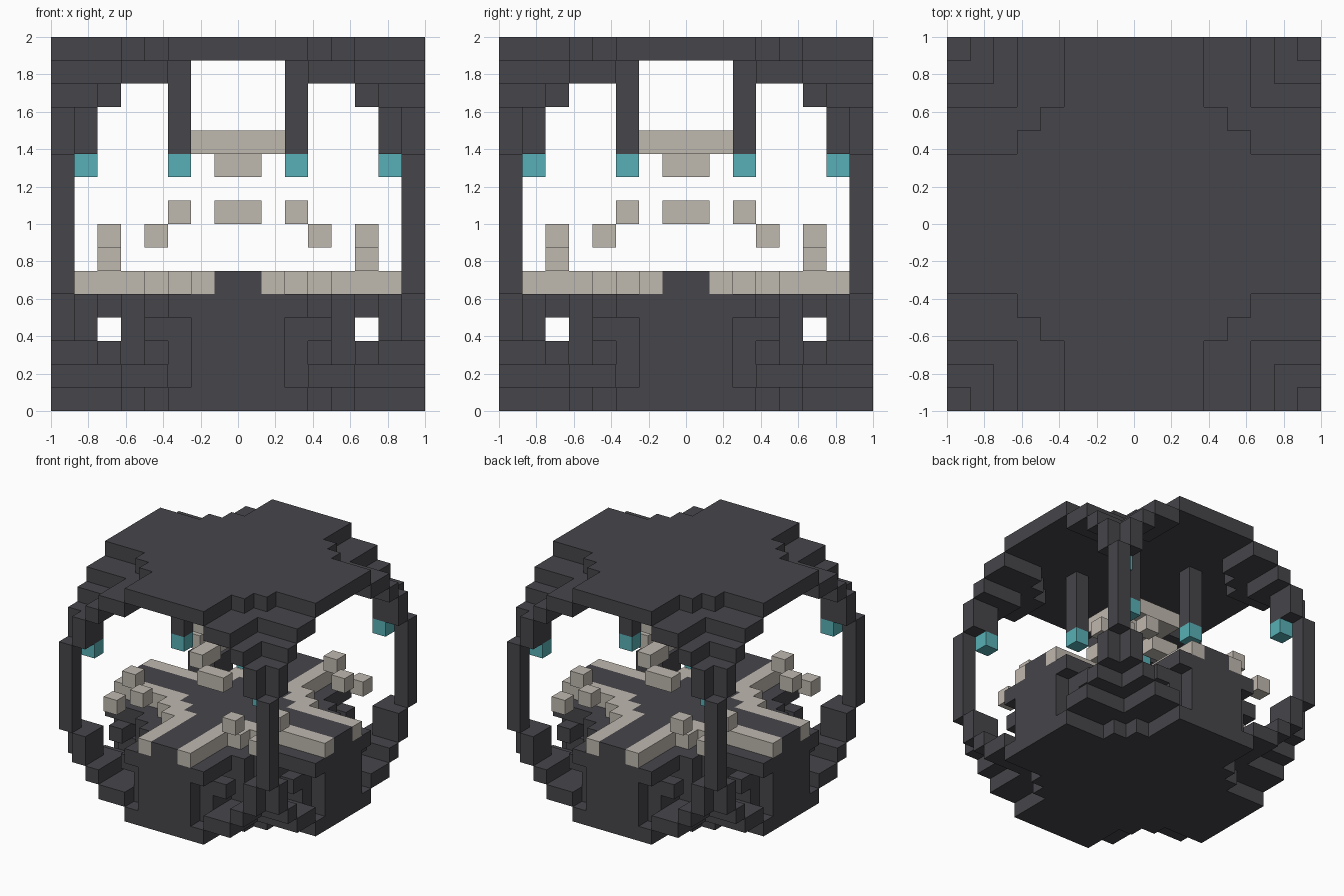
import bpy
import bmesh
from mathutils import Vector

if "Cube" in bpy.data.objects:
    bpy.data.objects.remove(bpy.data.objects["Cube"], do_unlink=True)

CELL = 0.125
HALF = 8  # cells from the centre to the edge


def material(name, rgb):
    mat = bpy.data.materials.new(name)
    mat.use_nodes = True
    colour = (*rgb, 1.0)
    mat.diffuse_color = colour
    mat.node_tree.nodes["Principled BSDF"].inputs["Base Color"].default_value = colour
    return mat


dark = material("charcoal", (0.061, 0.059, 0.068))
beige = material("warm_stone", (0.52, 0.48, 0.43))
teal = material("teal_glow", (0.098, 0.434, 0.473))

AXES = [Vector((1, 0, 0)), Vector((0, 1, 0)), Vector((0, 0, 1))]


def part(name, mat, *rules):
    """Block part: each rule is (test, first layer, last layer), mirrored into
    all four quadrants. The test gets cell distances (a >= b) from the centre."""
    cells = set()
    for test, low, high in rules:
        for i in range(-HALF, HALF):
            for j in range(-HALF, HALF):
                p, q = (n if n >= 0 else -n - 1 for n in (i, j))
                if test(max(p, q), min(p, q)):
                    cells.update((i, j, k) for k in range(low, high + 1))

    bm = bmesh.new()
    verts = {}

    def vert(point):
        key = tuple(round(c) for c in point)
        if key not in verts:
            verts[key] = bm.verts.new(Vector(key) * CELL)
        return verts[key]

    # Only the outer skin of the block cluster gets faces
    for cell in cells:
        base = Vector(cell)
        for n in range(3):
            normal, u, v = AXES[n], AXES[(n + 1) % 3], AXES[(n + 2) % 3]
            for sign in (1, -1):
                if tuple(round(c) for c in base + normal * sign) in cells:
                    continue
                o = base + normal if sign > 0 else base
                loop = [o, o + u, o + u + v, o + v][::sign]
                bm.faces.new([vert(c) for c in loop])
    mesh = bpy.data.meshes.new(name)
    bm.to_mesh(mesh)
    bm.free()
    mesh.materials.append(mat)
    obj = bpy.data.objects.new(name, mesh)
    bpy.context.collection.objects.link(obj)
    return obj


# Plan shapes
def plate(a, b):
    return b <= 2 or (a <= 4 and b <= 3)


def shoulder(a, b):
    return not plate(a, b) and b <= 4


def outer_bracket(a, b):
    return b == 5


def inner_bracket(a, b):
    return b == 6


def inset(a, b):
    return b <= 1 or (a <= 3 and b <= 2)


def trim_line(a, b):
    return (b == 1 and a >= 3) or (b == 2 and a <= 3)


def at(x, y):
    return lambda a, b: (a, b) == (x, y)


# Roof and base plates with stepped corners
part("roof", dark, (plate, 15, 15))
part("roof_shoulders", dark, (shoulder, 14, 14))
part("roof_brackets", dark, (outer_bracket, 13, 13), (inner_bracket, 11, 12))
part("base_plate", dark, (plate, 0, 0))
part("base_shoulders", dark, (shoulder, 1, 1))
part("base_brackets", dark, (outer_bracket, 2, 2), (inner_bracket, 3, 4))

# Corner pillars
part("corner_pillars", dark, (at(7, 7), 5, 10))

# Lower body: core, arm walls with notched edges, and deck
part("body_core", dark, (lambda a, b: a <= 4 and plate(a, b), 1, 3))
part("arm_walls", dark,
     (lambda a, b: a == 7 and b <= 1, 1, 3),
     (lambda a, b: a == 6 and b <= 2, 1, 3),
     (lambda a, b: a == 5 and b <= 2, 1, 2))
part("wall_knobs", dark, (at(6, 3), 3, 3))
part("deck", dark, (plate, 4, 4))
part("raised_floor", dark, (lambda a, b: inset(a, b) and not trim_line(a, b), 5, 5))
part("floor_trim", beige, (trim_line, 5, 5))

# Hanging stalks with glowing tips
part("hanging_stalks", dark, (at(2, 2), 11, 14))
part("lamp_tips", teal, (at(2, 2), 10, 10), (at(6, 6), 10, 10))

# Floating stones
part("corner_stones", beige, (at(5, 5), 6, 6), (at(5, 3), 7, 7))
part("floating_bars", beige, (at(2, 0), 8, 8))
part("centre_stone", beige,
     (lambda a, b: a <= 1, 11, 11),
     (lambda a, b: a <= 0, 10, 10))
